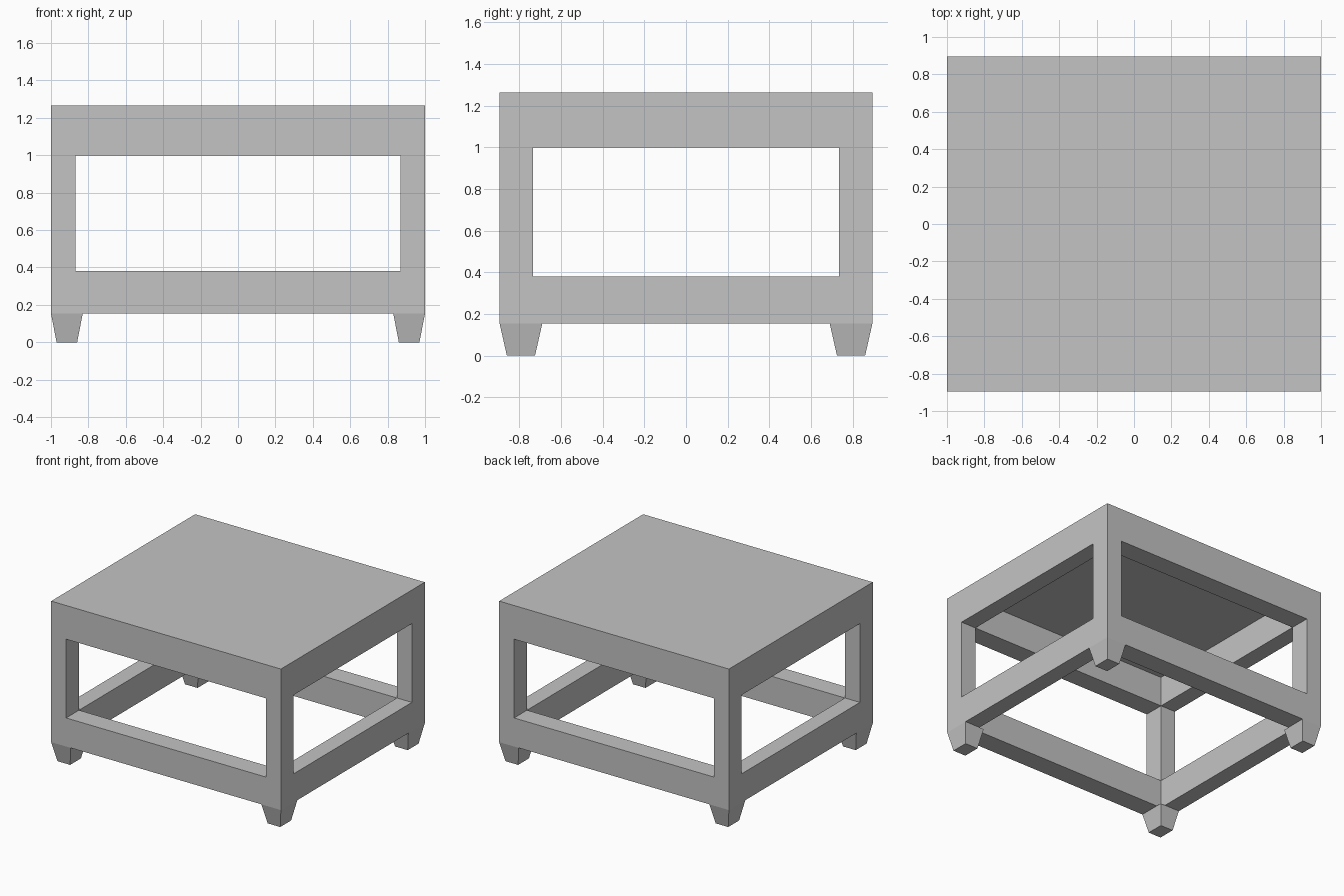
import bpy, bmesh

if "Cube" in bpy.data.objects:
    bpy.data.objects.remove(bpy.data.objects["Cube"])

HX, HY = 1.0, 0.895          # outer half sizes
IX, IY = 0.87, 0.735         # inner half sizes of the frame
Z_FOOT, Z_LOW, Z_RAIL, Z_PANEL, Z_TOP = 0.155, 0.38, 1.0, 1.235, 1.265

grey = bpy.data.materials.new("plain grey")
grey.diffuse_color = (0.55, 0.55, 0.55, 1)
grey.use_nodes = True
grey.node_tree.nodes["Principled BSDF"].inputs["Base Color"].default_value = grey.diffuse_color


def finish(name, bm):
    bmesh.ops.recalc_face_normals(bm, faces=bm.faces)
    mesh = bpy.data.meshes.new(name)
    bm.to_mesh(mesh)
    bm.free()
    mesh.materials.append(grey)
    obj = bpy.data.objects.new(name, mesh)
    bpy.context.collection.objects.link(obj)
    return obj


def rect(bm, x0, x1, y0, y1, z):
    return [bm.verts.new((x, y, z)) for x, y in ((x0, y0), (x1, y0), (x1, y1), (x0, y1))]


def bridge(bm, a, b):
    return [bm.faces.new((a[i], a[i - 1], b[i - 1], b[i])) for i in range(4)]


# Table frame: outer shell with window openings, hollow inside, closed by a thin top
bm = bmesh.new()
levels = (Z_FOOT, Z_LOW, Z_RAIL, Z_PANEL)
outer = [rect(bm, -HX, HX, -HY, HY, z) for z in levels[:3] + (Z_TOP,)]
inner = [rect(bm, -IX, IX, -IY, IY, z) for z in levels]
bridge(bm, outer[0], inner[0])               # underside of lower rails
for k in (0, 2):                             # lower and upper rails
    bridge(bm, outer[k], outer[k + 1])
    bridge(bm, inner[k], inner[k + 1])
bm.faces.new(outer[3])                       # table top
bm.faces.new(inner[3])                       # underside of the top panel
bridge(bm, outer[1], inner[1])               # upper face of lower rails
bridge(bm, outer[2], inner[2])               # lower face of upper rails
finish("table_frame", bm)

# Corner posts between the rails, and tapered feet below
for sx, side in ((-1, "left"), (1, "right")):
    for sy, end in ((-1, "front"), (1, "back")):
        bm = bmesh.new()
        bridge(bm, *[rect(bm, sx * IX, sx * HX, sy * IY, sy * HY, z) for z in (Z_LOW, Z_RAIL)])
        finish(f"{end}_{side}_post", bm)

        bm = bmesh.new()
        low = rect(bm, sx * 0.86, sx * 0.97, sy * 0.725, sy * 0.86, 0)
        high = rect(bm, sx * 0.83, sx * HX, sy * 0.69, sy * HY, Z_FOOT)
        bridge(bm, low, high)
        bm.faces.new(low)
        bm.faces.new(high)
        finish(f"{end}_{side}_foot", bm)
